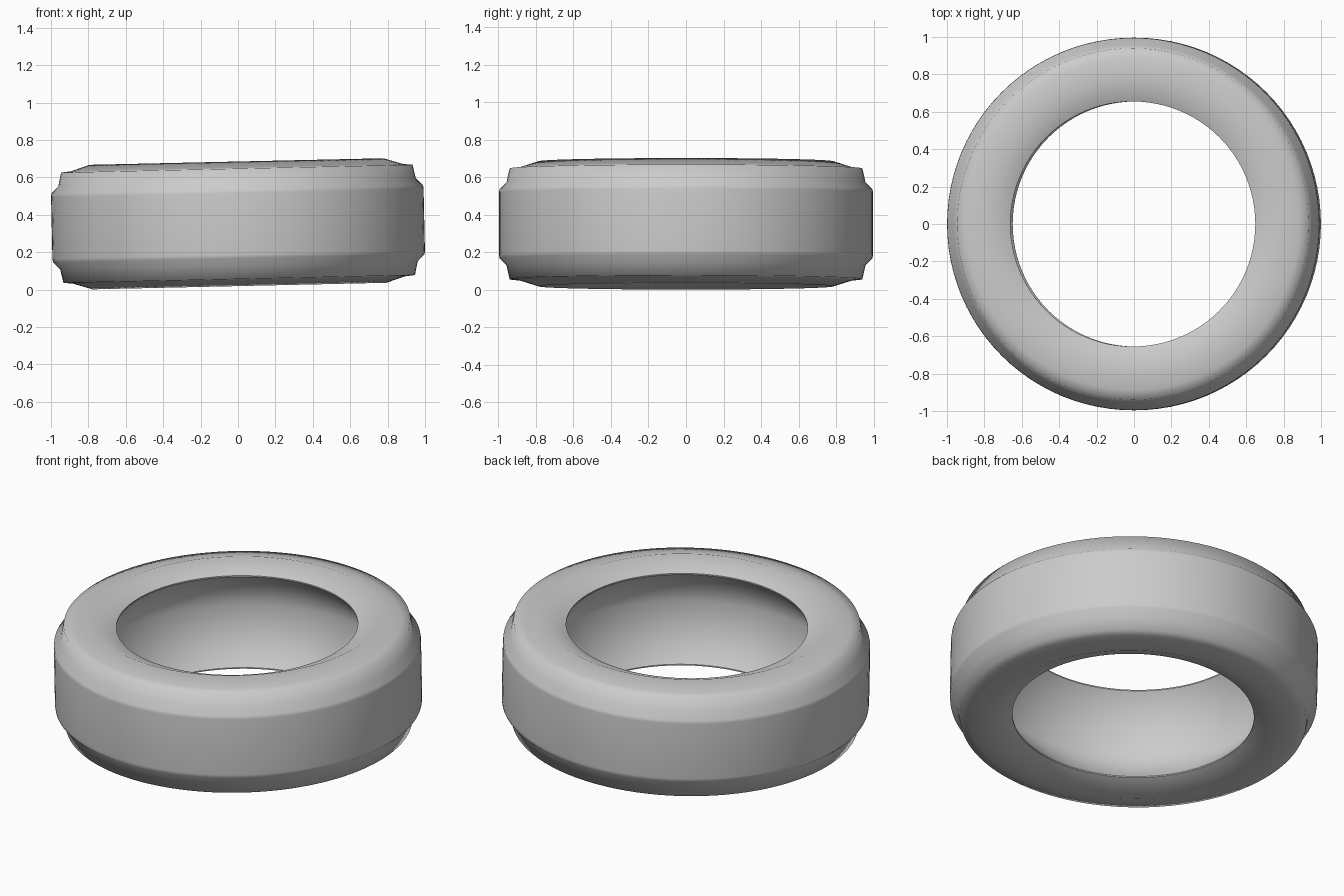
import bpy, bmesh, math
from mathutils import Matrix

cube = bpy.data.objects.get("Cube")
if cube:
    bpy.data.objects.remove(cube, do_unlink=True)

SEGMENTS = 96
TILT = 0.0223
HALF_HEIGHT = 0.352

# Rubber material
rubber = bpy.data.materials.new("grey_rubber")
rubber.use_nodes = True
colour = (0.6, 0.6, 0.6, 1)
rubber.diffuse_color = colour
rubber.node_tree.nodes["Principled BSDF"].inputs["Base Color"].default_value = colour

# Upper half of the cross-section (radius, height): thin bead lip, sidewall, shoulder, flat tread
upper = [(0.655, 0.27), (0.655, 0.277), (0.785, 0.333), (0.89, 0.30),
         (0.94, 0.295), (0.956, 0.222), (0.994, 0.184), (0.996, 0.165)]
# The hollow inside bows outwards to its deepest ring at mid height
profile = [(0.88, 0)] + upper + [(r, -z) for r, z in reversed(upper)]

# Revolve the closed cross-section into a ring
bm = bmesh.new()
verts = [bm.verts.new((r, 0, z)) for r, z in profile]
edges = [bm.edges.new((v, verts[(i + 1) % len(verts)])) for i, v in enumerate(verts)]
bmesh.ops.spin(bm, geom=verts + edges, cent=(0, 0, 0), axis=(0, 0, 1),
               angle=math.tau, steps=SEGMENTS, use_merge=True)
bmesh.ops.remove_doubles(bm, verts=bm.verts[:], dist=0.0005)
bmesh.ops.recalc_face_normals(bm, faces=bm.faces[:])

# Smooth everything except the rings of the bead lips
for face in bm.faces:
    face.smooth = True
for edge in bm.edges:
    a, b = edge.verts
    level = abs(a.co.z - b.co.z) < 0.001
    edge.smooth = not (level and a.co.xy.length < 0.66)

# The ring leans slightly, with its left side raised
bm.transform(Matrix.Translation((0, 0, HALF_HEIGHT)) @ Matrix.Rotation(-TILT, 4, 'Y'))

mesh = bpy.data.meshes.new("tyre")
bm.to_mesh(mesh)
bm.free()
mesh.materials.append(rubber)
tyre = bpy.data.objects.new("tyre", mesh)
bpy.context.collection.objects.link(tyre)
